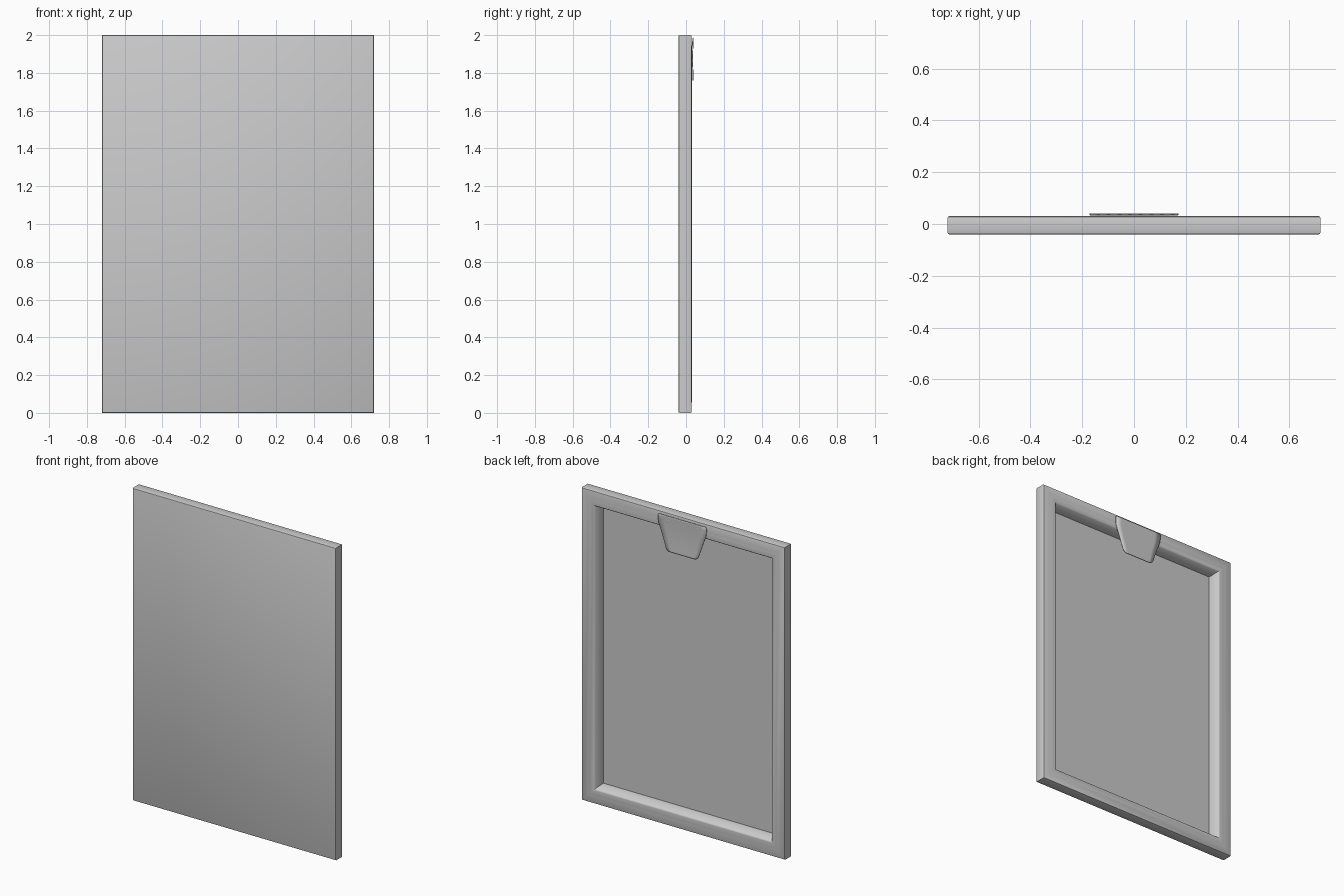
import bpy, bmesh, math

if "Cube" in bpy.data.objects:
    bpy.data.objects.remove(bpy.data.objects["Cube"])

W, H = 0.72, 2.0      # half width, height


def material(name, c):
    m = bpy.data.materials.new(name)
    m.diffuse_color = (*c, 1)
    m.use_nodes = True
    m.node_tree.nodes["Principled BSDF"].inputs["Base Color"].default_value = m.diffuse_color
    return m


GREY = material("plain grey", (0.6, 0.6, 0.6))


def finish(name, bm, angle=30):
    bmesh.ops.recalc_face_normals(bm, faces=bm.faces)
    me = bpy.data.meshes.new(name)
    bm.to_mesh(me)
    bm.free()
    ob = bpy.data.objects.new(name, me)
    bpy.context.collection.objects.link(ob)
    me.materials.append(GREY)
    bpy.ops.object.select_all(action='DESELECT')
    ob.select_set(True)
    bpy.context.view_layer.objects.active = ob
    bpy.ops.object.shade_smooth_by_angle(angle=math.radians(angle))
    return ob


def ring_sweep(name, profile, closed=False):
    """Sweep (inset, y) points round the rectangle with mitred corners."""
    bm = bmesh.new()
    loops = []
    for i, y in profile:
        loops.append([bm.verts.new(p) for p in (
            (-W + i, y, i), (W - i, y, i), (W - i, y, H - i), (-W + i, y, H - i))])
    n = len(loops)
    for k in range(n if closed else n - 1):
        a, b = loops[k], loops[(k + 1) % n]
        for j in range(4):
            bm.faces.new((a[j], a[(j + 1) % 4], b[(j + 1) % 4], b[j]))
    if not closed:
        bm.faces.new(loops[0])
        bm.faces.new(loops[-1])
    return finish(name, bm)


# canvas: front sheet wrapped round the sides and folded onto the back
ring_sweep("canvas", [(0.006, -0.04), (0.002, -0.038), (0, -0.034), (0, 0.024),
                      (0.002, 0.028), (0.006, 0.03), (0.065, 0.03),
                      (0.065, 0.026), (0.008, 0.022), (0.008, -0.035)])

# stretcher bars with rounded inner lip and sloping inner wall
ring_sweep("stretcher_bars", [(0.01, -0.03), (0.01, 0.022), (0.058, 0.031), (0.086, 0.031),
                              (0.091, 0.029), (0.095, 0.024), (0.105, 0.0), (0.112, -0.022),
                              (0.112, -0.035)], closed=True)

# hanger plate: tapered, gently dished sheet with rounded lower corners
rows = [(1.985, 0.165), (1.978, 0.171), (1.965, 0.172), (1.93, 0.168), (1.9, 0.158),
        (1.86, 0.143), (1.82, 0.129), (1.785, 0.117), (1.768, 0.108), (1.76, 0.094)]
bm = bmesh.new()
grid = []
for z, w in rows:
    t = (1.985 - z) / 0.225
    y = 0.038 - 0.003 * math.sin(math.pi * t)
    grid.append([bm.verts.new((w * s / 4, y, z)) for s in range(-4, 5)])
for a, b in zip(grid, grid[1:]):
    for j in range(8):
        bm.faces.new((a[j], a[j + 1], b[j + 1], b[j]))
plate = finish("hanger_plate", bm)
sol = plate.modifiers.new("thickness", 'SOLIDIFY')
sol.thickness = 0.005
sol.offset = 0

# two screws holding the plate
for x in (-0.105, 0.105):
    bpy.ops.mesh.primitive_uv_sphere_add(segments=20, ring_count=10, radius=1,
                                         location=(x, 0.036, 1.955))
    s = bpy.context.object
    s.name = "screw_head"
    s.scale = (0.016, 0.004, 0.016)
    s.data.materials.append(GREY)
    bpy.ops.object.shade_smooth()
